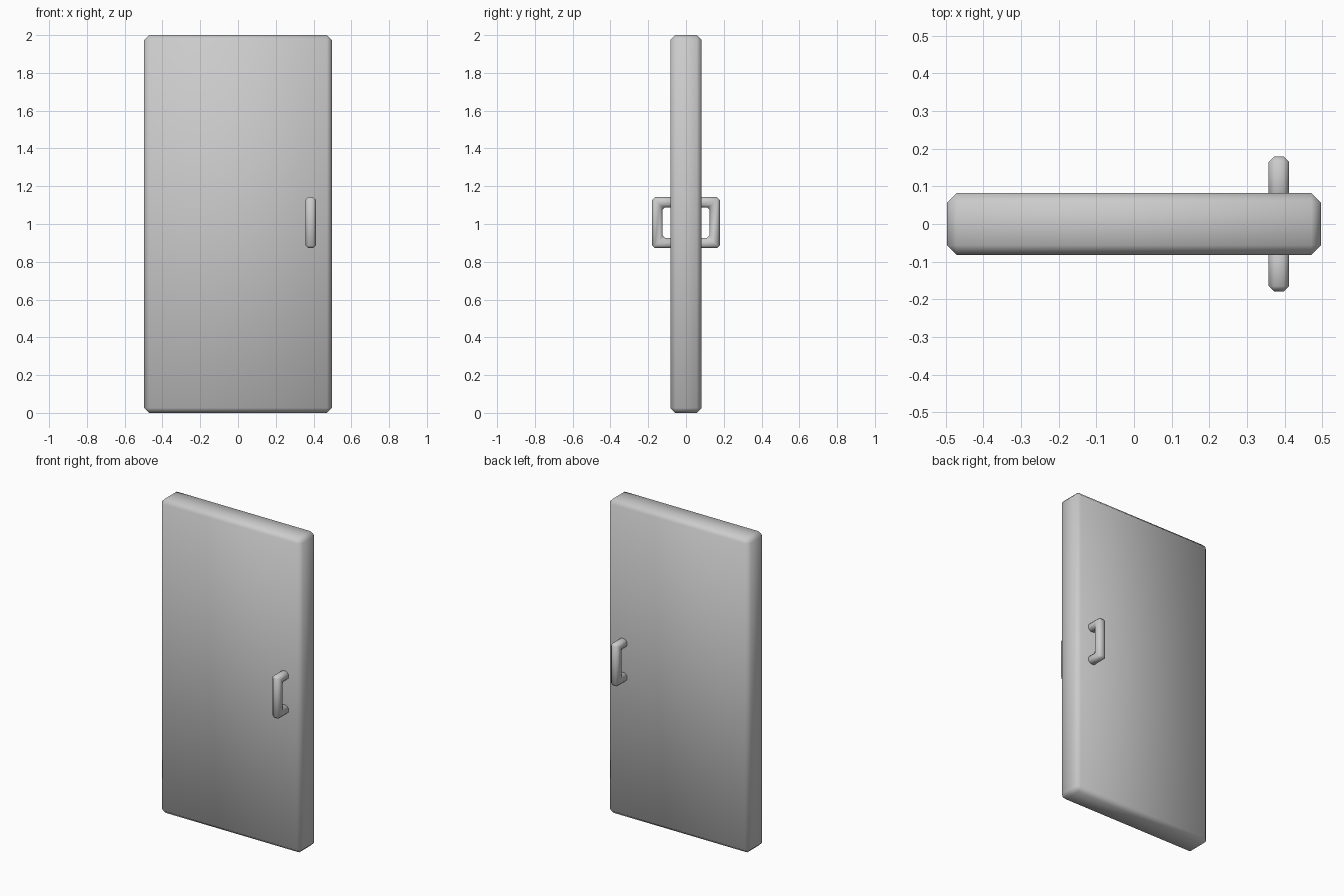
import bpy, bmesh

if "Cube" in bpy.data.objects:
    bpy.data.objects.remove(bpy.data.objects["Cube"])

DOOR = (0.994, 0.165, 2.0)
HX, HW = 0.385, 0.054          # handle centre in x and bar thickness
Z0, Z1, YOUT = 0.872, 1.142, 0.179


def finish(name, bm, chamfer):
    bmesh.ops.recalc_face_normals(bm, faces=bm.faces)
    mesh = bpy.data.meshes.new(name)
    bm.to_mesh(mesh)
    bm.free()
    obj = bpy.data.objects.new(name, mesh)
    bpy.context.collection.objects.link(obj)
    mesh.shade_smooth()
    mod = obj.modifiers.new("chamfer", 'BEVEL')
    mod.width = chamfer
    mod.segments = 1
    mod.limit_method = 'ANGLE'
    return obj


# Door slab with chamfered, softly shaded edges
bm = bmesh.new()
bmesh.ops.create_cube(bm, size=1)
for v in bm.verts:
    v.co = (v.co.x * DOOR[0], v.co.y * DOOR[1], (v.co.z + 0.5) * DOOR[2])
finish("door_panel", bm, 0.026)


# U-shaped pull handle, legs sunk into the slab
def handle(name, side):
    root, inner = 0.05, YOUT - HW
    profile = [(root, Z0), (YOUT, Z0), (YOUT, Z1), (root, Z1),
               (root, Z1 - HW), (inner, Z1 - HW), (inner, Z0 + HW), (root, Z0 + HW)]
    bm = bmesh.new()
    face = bm.faces.new([bm.verts.new((HX - HW / 2, side * y, z)) for y, z in profile])
    ext = bmesh.ops.extrude_face_region(bm, geom=[face])["geom"]
    bmesh.ops.translate(bm, vec=(HW, 0, 0),
                        verts=[g for g in ext if isinstance(g, bmesh.types.BMVert)])
    finish(name, bm, 0.014)


handle("front_handle", -1)
handle("back_handle", 1)
